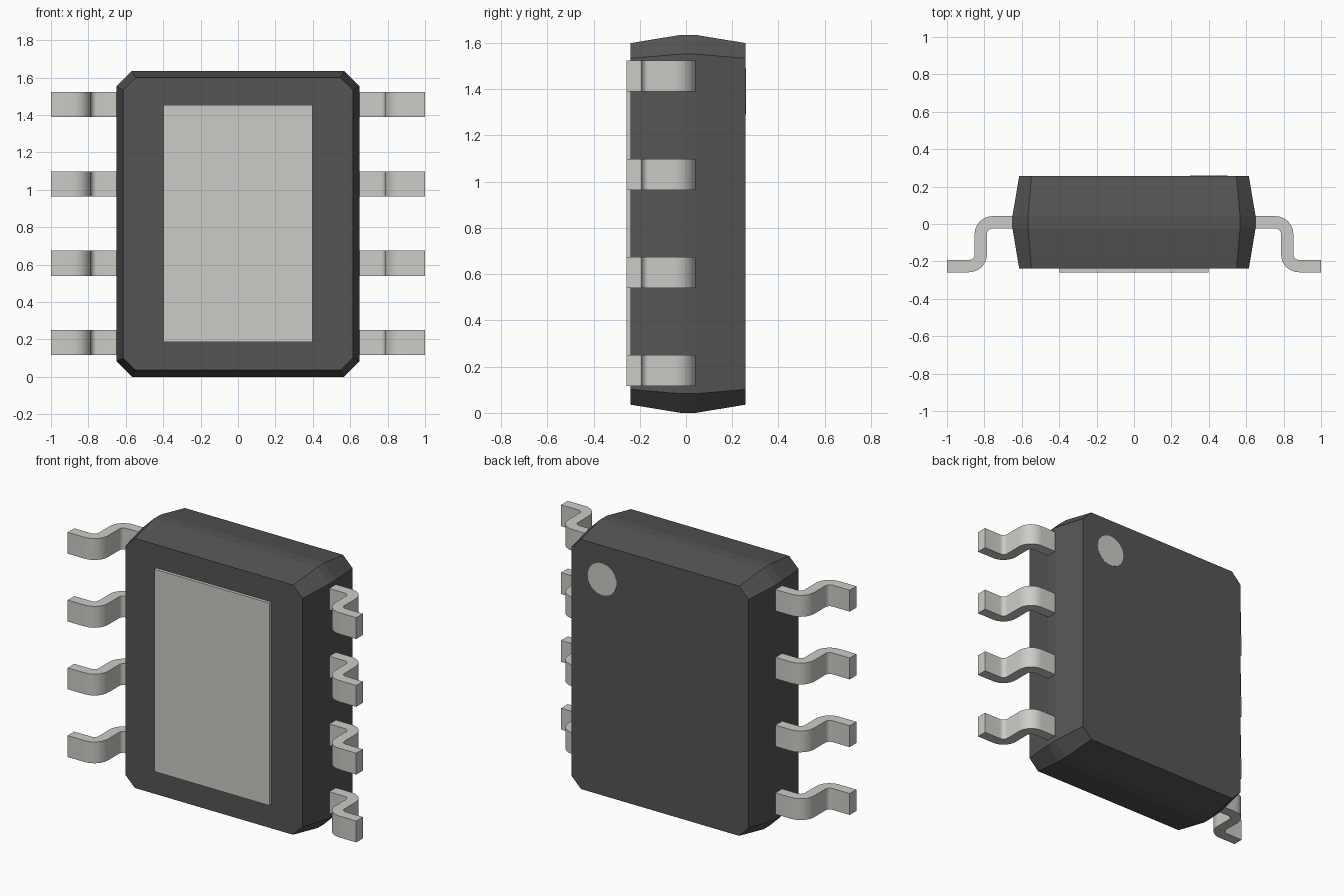
import bpy, bmesh
from math import sin, cos, radians
from mathutils import Matrix

if "Cube" in bpy.data.objects:
    bpy.data.objects.remove(bpy.data.objects["Cube"])


def material(name, rgb):
    mat = bpy.data.materials.new(name)
    mat.diffuse_color = (*rgb, 1)
    mat.use_nodes = True
    mat.node_tree.nodes["Principled BSDF"].inputs["Base Color"].default_value = mat.diffuse_color
    return mat


PLASTIC = material("dark_plastic", (0.09, 0.09, 0.09))
METAL = material("tinned_metal", (0.6, 0.6, 0.57))


def finish(bm, name, mat):
    bmesh.ops.recalc_face_normals(bm, faces=bm.faces)
    mesh = bpy.data.meshes.new(name)
    bm.to_mesh(mesh)
    bm.free()
    mesh.materials.append(mat)
    obj = bpy.data.objects.new(name, mesh)
    bpy.context.collection.objects.link(obj)
    return obj


def loft(name, rings, mat):
    """Skin a stack of equal-length point rings and cap both ends."""
    bm = bmesh.new()
    loops = [[bm.verts.new(p) for p in ring] for ring in rings]
    n = len(loops[0])
    for a, b in zip(loops, loops[1:]):
        for i in range(n):
            j = (i + 1) % n
            bm.faces.new((a[i], a[j], b[j], b[i]))
    bm.faces.new(loops[0])
    bm.faces.new(loops[-1])
    return finish(bm, name, mat)


MID_Z = 0.8175


# Body: chamfered rectangle, widest at the central belt
def body_ring(y, hx, hz, c):
    pts = [(hx, hz - c), (hx - c, hz), (c - hx, hz), (-hx, hz - c),
           (-hx, c - hz), (c - hx, -hz), (hx - c, -hz), (hx, c - hz)]
    return [(x, y, z + MID_Z) for x, z in pts]


loft("package_body", [
    body_ring(-0.239, 0.614, 0.782, 0.066),
    body_ring(-0.023, 0.65, 0.8175, 0.083),
    body_ring(0.042, 0.65, 0.8175, 0.083),
    body_ring(0.257, 0.614, 0.782, 0.066)], PLASTIC)

# Thermal pad on the front
bm = bmesh.new()
bmesh.ops.create_cube(bm, size=1, matrix=Matrix.Translation((0, -0.245, MID_Z + 0.002))
                      @ Matrix.Diagonal((0.796, 0.026, 1.268, 1)))
finish(bm, "thermal_pad", METAL)

# Orientation dot on the back
bm = bmesh.new()
bmesh.ops.create_cone(bm, cap_ends=True, segments=48, radius1=0.1, radius2=0.1, depth=0.01,
                      matrix=Matrix.Translation((0.4, 0.2535, 1.39)) @ Matrix.Rotation(radians(90), 4, 'X'))
finish(bm, "orientation_dot", METAL)


# Gull-wing leads: S-shaped profile extruded along z
def arc(cx, cy, r, a0, a1, steps=8):
    angles = [radians(a0 + (a1 - a0) * i / steps) for i in range(steps + 1)]
    return [(cx + r * cos(a), cy + r * sin(a)) for a in angles]


R_IN, R_OUT = 0.03, 0.096
upper = (0.756, -0.054)   # centre of the shoulder bend
lower = (0.882, -0.162)   # centre of the foot bend
PROFILE = ([(0.635, 0.042)] + arc(*upper, R_OUT, 90, 0) + arc(*lower, R_IN, 180, 270)
           + [(1.0, -0.192), (1.0, -0.258)] + arc(*lower, R_OUT, 270, 180)
           + arc(*upper, R_IN, 0, 90) + [(0.635, -0.024)])

for label, side in (("right", 1), ("left", -1)):
    for i in range(4):
        z = MID_Z + 0.002 + (i - 1.5) * 0.4245
        rings = [[(side * x, y, z + dz) for x, y in PROFILE] for dz in (-0.067, 0.067)]
        lead = loft(f"lead_{label}_{i + 1}", rings, METAL)
        bpy.ops.object.select_all(action='DESELECT')
        lead.select_set(True)
        bpy.context.view_layer.objects.active = lead
        bpy.ops.object.shade_smooth_by_angle(angle=radians(30))
